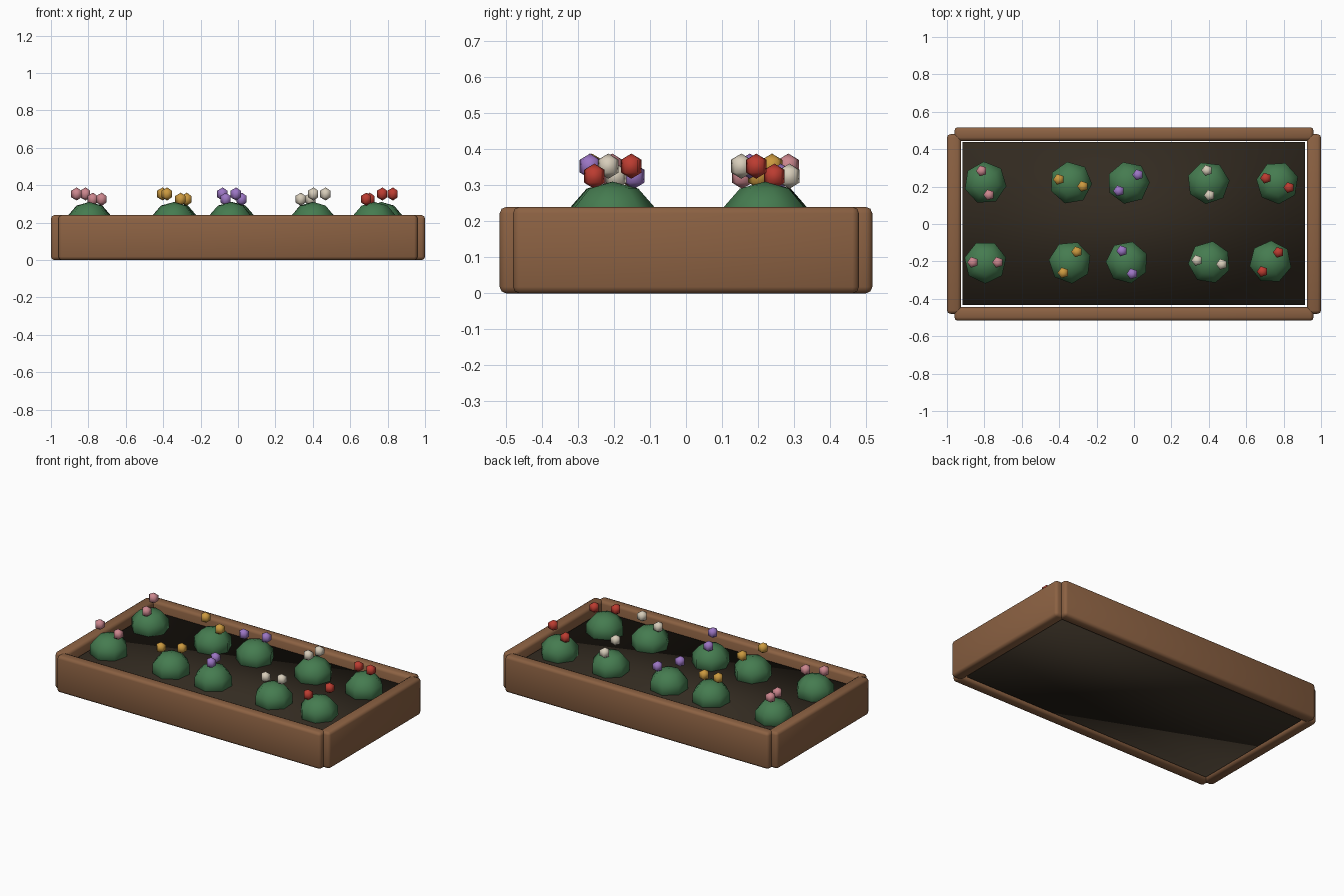
import bpy, bmesh, math
from mathutils import Matrix, Vector

cube = bpy.data.objects.get("Cube")
if cube:
    bpy.data.objects.remove(cube, do_unlink=True)


def material(name, rgb):
    mat = bpy.data.materials.new(name)
    mat.use_nodes = True
    mat.diffuse_color = (*rgb, 1)
    bsdf = mat.node_tree.nodes["Principled BSDF"]
    bsdf.inputs["Base Color"].default_value = (*rgb, 1)
    bsdf.inputs["Roughness"].default_value = 0.8
    return mat


wood = material("brown wood", (0.26, 0.12, 0.055))
earth = material("dark soil", (0.033, 0.024, 0.015))
leaf = material("leaf green", (0.06, 0.2, 0.08))
petals = {
    "pink": material("pink petals", (0.6, 0.24, 0.27)),
    "yellow": material("yellow petals", (0.6, 0.32, 0.05)),
    "purple": material("purple petals", (0.33, 0.18, 0.55)),
    "white": material("cream petals", (0.68, 0.61, 0.49)),
    "red": material("red petals", (0.5, 0.045, 0.03)),
}


def finish(name, bm, mat):
    mesh = bpy.data.meshes.new(name)
    bm.to_mesh(mesh)
    bm.free()
    mesh.materials.append(mat)
    mesh.shade_smooth()
    obj = bpy.data.objects.new(name, mesh)
    bpy.context.collection.objects.link(obj)
    return obj


def box(name, low, high, mat, bevel=0):
    low, high = Vector(low), Vector(high)
    bm = bmesh.new()
    place = Matrix.Translation((low + high) / 2) @ Matrix.Diagonal((*(high - low), 1))
    bmesh.ops.create_cube(bm, size=1, matrix=place)
    obj = finish(name, bm, mat)
    if bevel:
        mod = obj.modifiers.new("rounded edges", "BEVEL")
        mod.width = bevel
        mod.segments = 2
    return obj


def ball(name, centre, radius, height, sides, rings, turn, mat):
    bm = bmesh.new()
    place = (Matrix.Translation(centre) @ Matrix.Rotation(turn, 4, "Z")
             @ Matrix.Diagonal((radius, radius, height, 1)))
    bmesh.ops.create_uvsphere(bm, u_segments=sides, v_segments=rings, radius=1, matrix=place)
    return finish(name, bm, mat)


# Planter boards: long sides and short ends overlap at the corners
H = 0.24
for name, s in (("front_board", -1), ("back_board", 1)):
    y = sorted((s * 0.445, s * 0.517))
    box(name, (-0.96, y[0], 0), (0.96, y[1], H), wood, 0.018)
for name, s in (("right_board", -1), ("left_board", 1)):
    x = sorted((s * 0.925, s))
    box(name, (x[0], -0.48, 0), (x[1], 0.48, H), wood, 0.018)

# Soil bed with a narrow gap to the boards
box("soil", (-0.916, -0.434, 0.01), (0.914, 0.438, 0.18), earth)

# Plants: colour, position, and direction of the taller flower in degrees
plants = [
    ("pink", -0.795, 0.22, 107), ("pink", -0.795, -0.205, 180),
    ("yellow", -0.338, 0.22, 164), ("yellow", -0.342, -0.205, 237),
    ("purple", -0.03, 0.22, 220), ("purple", -0.037, -0.205, 294),
    ("white", 0.397, 0.22, 276), ("white", 0.403, -0.205, 351),
    ("red", 0.767, 0.22, 338), ("red", 0.73, -0.203, 50),
]
for colour, x, y, angle in plants:
    row = "back" if y > 0 else "front"
    a = math.radians(angle)
    ball(f"{colour}_bush_{row}", (x, y, 0.21), 0.12, 0.1, 7, 5, a, leaf)
    for size, s, z in (("tall", 1, 0.353), ("short", -1, 0.325)):
        spot = (x + s * 0.067 * math.cos(a), y + s * 0.067 * math.sin(a), z)
        ball(f"{colour}_{size}_flower_{row}", spot, 0.035, 0.035, 5, 3,
             math.pi / 2, petals[colour])
